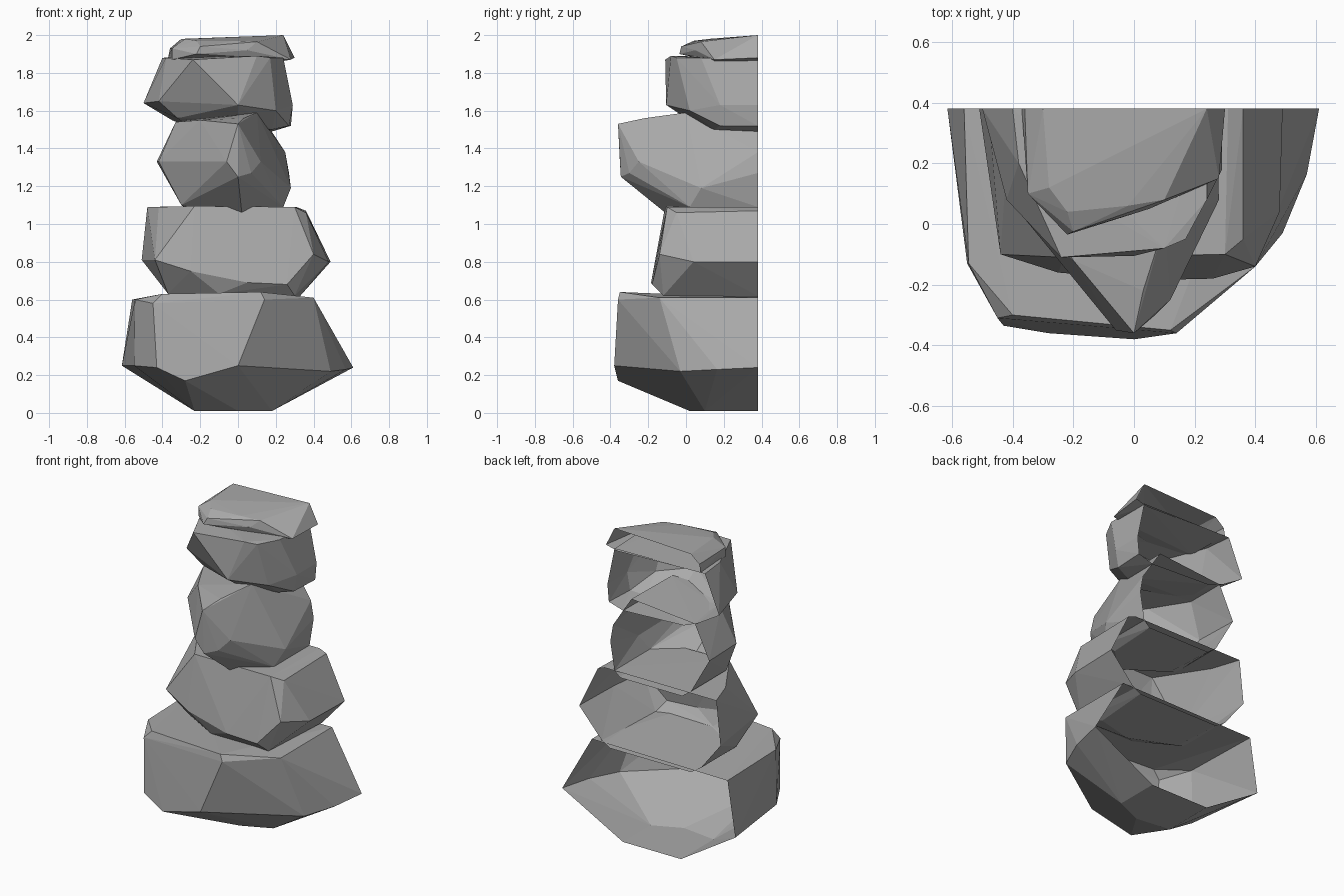
import bpy, bmesh

BACK = 0.38  # every boulder is sliced open on this plane

stone = bpy.data.materials.new("grey_stone")
stone.diffuse_color = (0.40, 0.40, 0.40, 1)


def boulder(name, cut, front):
    """Chiselled hull from a back outline (x, z) and front corners (x, y, z), open behind."""
    bm = bmesh.new()
    for x, z in cut:
        bm.verts.new((x, BACK, z))
    for p in front:
        bm.verts.new(p)
    res = bmesh.ops.convex_hull(bm, input=bm.verts[:])
    junk = [g for g in set(res["geom_interior"] + res["geom_unused"])
            if isinstance(g, bmesh.types.BMVert)]
    bmesh.ops.delete(bm, geom=junk, context='VERTS')
    bmesh.ops.recalc_face_normals(bm, faces=bm.faces[:])
    flat = [f for f in bm.faces if all(v.co.y > BACK - 0.001 for v in f.verts)]
    bmesh.ops.delete(bm, geom=flat, context='FACES')
    me = bpy.data.meshes.new(name)
    bm.to_mesh(me)
    bm.free()
    me.materials.append(stone)
    ob = bpy.data.objects.new(name, me)
    bpy.context.collection.objects.link(ob)


# Wide base boulder
boulder("base_boulder",
        [(-.56, .60), (-.615, .25), (-.23, .01), (.18, .01), (.61, .24), (.40, .61)],
        [(-.545, -.13, .60), (-.45, -.31, .58), (-.40, -.30, .63), (.12, -.35, .64),
         (.14, -.36, .60), (.40, -.14, .61),
         (-.55, -.13, .25), (-.43, -.335, .24), (-.28, -.36, .17), (0, -.38, .25),
         (.49, -.03, .22), (.57, .165, .23),
         (-.23, .05, .01), (0, .02, .01), (.18, .10, .01)])

# Second boulder, its underside sunk slightly into the base
boulder("lower_boulder",
        [(-.48, 1.09), (-.51, .81), (-.37, .63), (-.30, .585), (.27, .585), (.33, .62),
         (.49, .80), (.36, 1.07), (.31, 1.09)],
        [(-.42, .20, 1.09), (-.23, -.11, 1.095), (.30, -.10, 1.09), (.36, -.05, 1.06),
         (-.44, -.10, .81), (-.25, -.16, .75), (.05, -.185, .69), (.26, -.18, .68),
         (.40, -.14, .84), (.48, .04, .80),
         (-.37, .02, .63), (-.10, -.13, .63), (.30, -.12, .62),
         (-.28, .06, .585), (0, -.06, .585), (.24, 0, .585)])

# Middle boulder with a protruding nose facet
boulder("middle_boulder",
        [(-.33, 1.54), (-.43, 1.33), (-.30, 1.10), (-.24, 1.055), (.20, 1.055), (.24, 1.09),
         (.27, 1.27), (.25, 1.38), (.12, 1.58)],
        [(-.33, .12, 1.54), (-.20, -.12, 1.55), (0, -.36, 1.53), (.03, -.22, 1.56), (.10, 0, 1.59),
         (-.42, .09, 1.33), (-.06, -.35, 1.33), (0, -.345, 1.25), (.07, -.30, 1.27),
         (.12, -.25, 1.33), (.28, .08, 1.19),
         (-.30, .02, 1.10), (.02, -.11, 1.06), (.24, .02, 1.09), (-.22, .06, 1.055),
         (.18, .04, 1.055)])

# Upper boulder, lower on its right side
boulder("upper_boulder",
        [(-.40, 1.88), (-.50, 1.64), (-.35, 1.55), (-.25, 1.51), (.18, 1.49), (.28, 1.52),
         (.29, 1.63), (.24, 1.87)],
        [(-.38, .20, 1.88), (-.24, -.11, 1.87), (.10, -.08, 1.89), (.17, -.05, 1.88),
         (.24, .08, 1.88),
         (-.42, .08, 1.65), (0, -.105, 1.63), (.20, .02, 1.60),
         (.29, .18, 1.63), (.27, .18, 1.52),
         (-.32, .10, 1.56), (0, 0, 1.56), (.18, .15, 1.50)])

# Thin cap stone
boulder("cap_stone",
        [(-.30, 1.98), (-.36, 1.93), (-.37, 1.88), (.22, 1.86), (.30, 1.88), (.24, 2.0)],
        [(-.28, .12, 1.98), (-.22, .04, 1.97), (-.02, .06, 1.97), (.10, .08, 1.965),
         (-.35, .10, 1.93), (-.20, -.025, 1.94), (-.35, .10, 1.87), (-.22, -.035, 1.90),
         (.05, .05, 1.92), (.28, .15, 1.87), (.22, .15, 1.86)])
